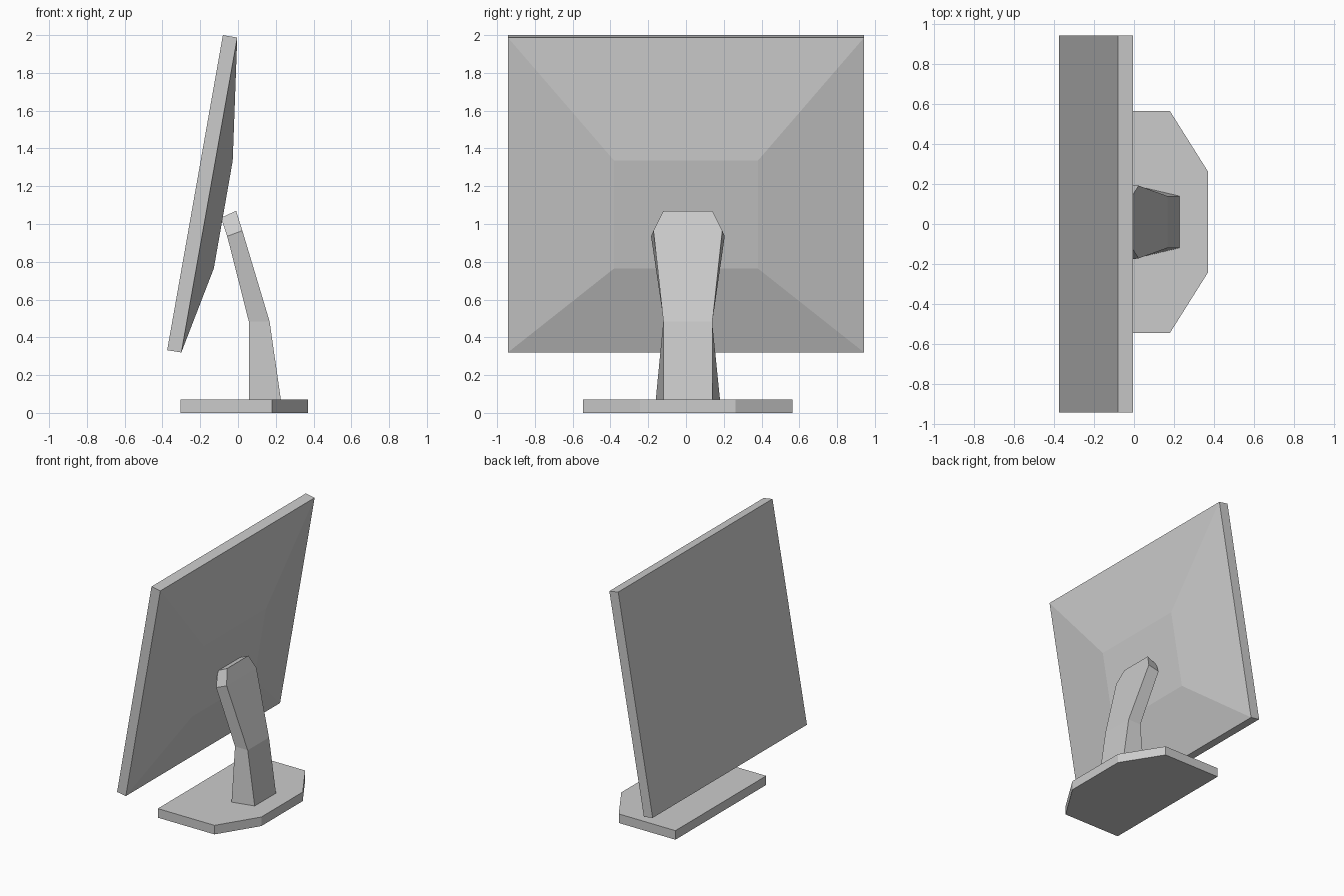
import bpy
import bmesh

cube = bpy.data.objects.get("Cube")
if cube:
    bpy.data.objects.remove(cube, do_unlink=True)

grey = bpy.data.materials.new("plain grey")
grey.use_nodes = True
colour = (0.6, 0.6, 0.6, 1)
grey.diffuse_color = colour
grey.node_tree.nodes["Principled BSDF"].inputs["Base Color"].default_value = colour


def loft(name, rings):
    """Join matching rings of points into a closed, flat-faced solid."""
    bm = bmesh.new()
    loops = [[bm.verts.new(p) for p in ring] for ring in rings]
    n = len(loops[0])
    for low, high in zip(loops, loops[1:]):
        for i in range(n):
            j = (i + 1) % n
            bm.faces.new((low[i], low[j], high[j], high[i]))
    bm.faces.new(loops[0][::-1])
    bm.faces.new(loops[-1])
    bmesh.ops.recalc_face_normals(bm, faces=bm.faces)
    mesh = bpy.data.meshes.new(name)
    bm.to_mesh(mesh)
    bm.free()
    mesh.materials.append(grey)
    obj = bpy.data.objects.new(name, mesh)
    bpy.context.collection.objects.link(obj)
    return obj


def section(a, b, wide_a, wide_b, mid=0.0):
    """Four-cornered ring through two (x, z) points with their half widths."""
    return [(a[0], mid - wide_a, a[1]), (b[0], mid - wide_b, b[1]),
            (b[0], mid + wide_b, b[1]), (a[0], mid + wide_a, a[1])]


MID = 0.01  # stand and base share this centre line

# Base: flat plate with two cut corners
outline = [(-0.305, -0.555), (0.18, -0.555), (0.37, -0.253)]
outline += [(x, -y) for x, y in reversed(outline)]
loft("base", [[(x, y + MID, z) for x, y in outline] for z in (0, 0.07)])

# Stand: bent neck that widens into a tapered head
loft("stand_neck", [
    section((0.057, 0.07), (0.227, 0.07), 0.17, 0.13, MID),
    section((0.057, 0.485), (0.167, 0.485), 0.128, 0.13, MID),
    section((-0.057, 0.935), (0.023, 0.965), 0.195, 0.182, MID),
    section((-0.09, 1.033), (-0.01, 1.07), 0.13, 0.13, MID),
])

# Screen: tilted slab with a shallow raised back
W = 0.943
loft("screen_panel", [
    section((-0.375, 0.332), (-0.08, 2.0), W, W),
    section((-0.3, 0.32), (-0.004, 1.987), W, W),
    section((-0.128, 0.765), (-0.028, 1.335), 0.38, 0.38),
])
